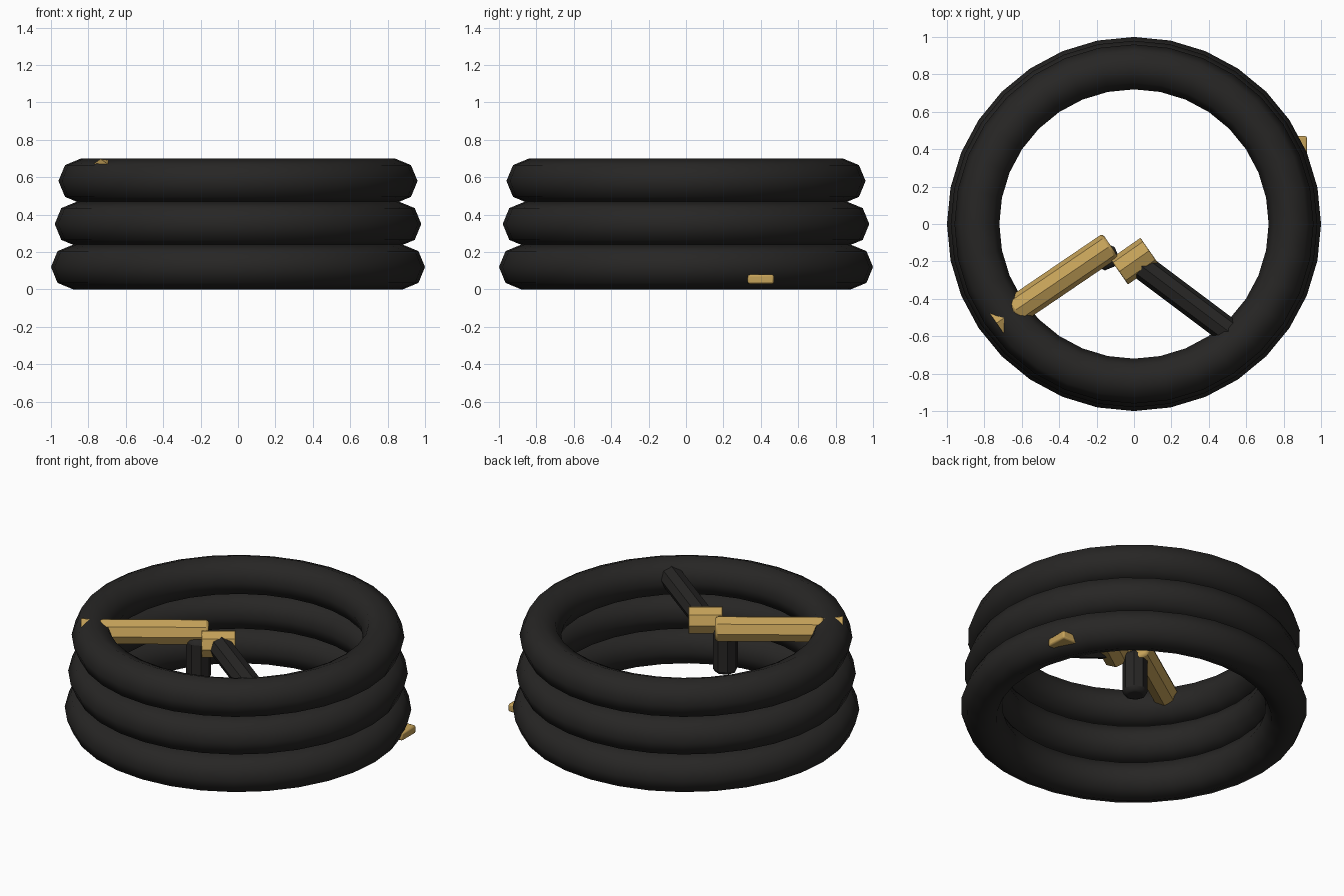
import bpy, math
from mathutils import Vector

if "Cube" in bpy.data.objects:
    bpy.data.objects.remove(bpy.data.objects["Cube"])


def material(name, rgb):
    m = bpy.data.materials.new(name)
    m.diffuse_color = (*rgb, 1)
    m.use_nodes = True
    m.node_tree.nodes["Principled BSDF"].inputs["Base Color"].default_value = m.diffuse_color
    return m


black = material("black_rubber", (0.02, 0.019, 0.018))
brass = material("brass", (0.56, 0.36, 0.10))


def finish(name, mat, bevel=0.0, angle=30):
    o = bpy.context.object
    o.name = name
    o.data.materials.append(mat)
    if bevel:
        b = o.modifiers.new("bevel", 'BEVEL')
        b.width = bevel
        b.segments = 2
        b.limit_method = 'ANGLE'
        b.angle_limit = math.radians(60)
    bpy.ops.object.shade_smooth_by_angle(angle=math.radians(angle))
    return o


def rod(name, a, b, radius, mat, bevel=0.0, end_radius=None):
    # Eight-sided rod between two points, flats facing up
    a, b = Vector(a), Vector(b)
    d = b - a
    bpy.ops.mesh.primitive_cone_add(
        vertices=8, radius1=radius, radius2=end_radius or radius, depth=d.length,
        location=(a + b) / 2, rotation=d.to_track_quat('Z', 'Y').to_euler())
    return finish(name, mat, bevel)


# Three stacked hose loops, shrinking slightly upward
for i in range(3):
    bpy.ops.mesh.primitive_torus_add(
        major_segments=32, minor_segments=8, major_radius=0.88 - 0.02 * i,
        minor_radius=0.12, location=(0, 0, 0.12 + 0.23 * i))
    finish(f"hose_loop_{i + 1}", black, angle=60)

# Spray nozzle: barrel and flared tip buried in the top loop
rod("nozzle_barrel", (-0.645, -0.468, 0.615), (-0.125, -0.115, 0.615), 0.077, brass, 0.015)
rod("nozzle_tip", (-0.62, -0.45, 0.61), (-0.735, -0.53, 0.61), 0.07, brass, end_radius=0.088)

# Grip under the barrel
rod("grip", (-0.155, -0.175, 0.33), (-0.155, -0.175, 0.60), 0.073, black, 0.025)

# Brass coupling and the hose tail leading back to the coil
rod("coupling", (-0.08, -0.255, 0.605), (0.082, -0.142, 0.605), 0.083, brass, 0.004)
rod("hose_tail", (0.02, -0.21, 0.60), (0.56, -0.615, 0.60), 0.07, black, 0.015)

# Tap fitting poking out of the bottom loop
bpy.ops.mesh.primitive_cube_add(size=1, location=(0.83, 0.40, 0.055))
bpy.context.object.scale = (0.19, 0.14, 0.05)
bpy.ops.object.transform_apply(location=False, rotation=False, scale=True)
finish("tap_fitting", brass, 0.01)
